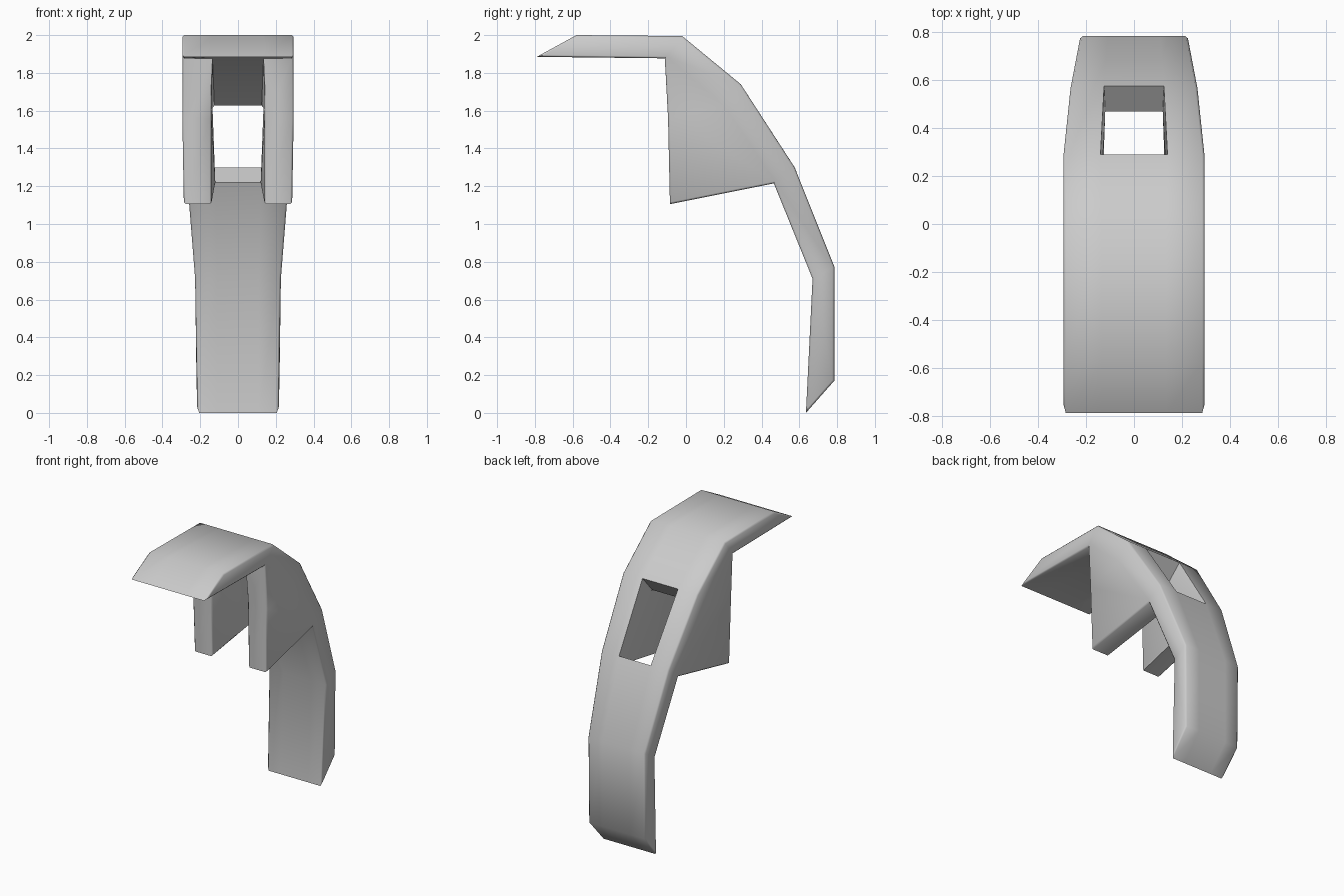
import bpy
import bmesh
import math
from collections import Counter

if "Cube" in bpy.data.objects:
    bpy.data.objects.remove(bpy.data.objects["Cube"])

# Side profile: (y, z, outer half width, slot half width)
P = [
    (-0.79, 1.885, 0.295, 0.135),   # 0 visor tip
    (-0.58, 2.00, 0.295, 0.135),
    (-0.02, 1.995, 0.295, 0.135),
    (0.29, 1.74, 0.295, 0.14),      # 3 hole top
    (0.575, 1.30, 0.265, 0.125),    # 4 hole bottom
    (0.785, 0.775, 0.225, 0.11),
    (0.785, 0.17, 0.22, 0.11),
    (0.635, 0.0, 0.215, 0.11),      # 7 lower tip
    (0.67, 0.71, 0.227, 0.11),
    (0.465, 1.215, 0.268, 0.12),    # 9 underside of the arc
    (0.20, 1.628, 0.293, 0.135),
    (-0.112, 1.877, 0.295, 0.135),
    (-0.095, 1.56, 0.295, 0.14),    # 12 ear front
    (-0.085, 1.105, 0.287, 0.14),
]
ARC = [(0, 1, 2, 11), (11, 2, 3, 10), (9, 4, 5, 8), (8, 5, 6, 7)]
SIDES = ARC + [(10, 3, 4, 9), (11, 10, 12), (12, 10, 9, 13)]

# Stack cells in three columns; the middle one leaves out the hole and ears
faces = []
for col, cells in enumerate((SIDES, ARC, SIDES)):
    for cell in cells:
        for c in (col, col + 1):
            faces.append(tuple((i, c) for i in cell))
        for a, b in zip(cell, cell[1:] + cell[:1]):
            faces.append(((a, col), (b, col), (b, col + 1), (a, col + 1)))

# Keep only the outer skin: faces shared by two cells are inside
count = Counter(frozenset(f) for f in faces)
skin = [f for f in faces if count[frozenset(f)] == 1]

bm = bmesh.new()
verts, column = {}, {}
for f in skin:
    for i, c in f:
        if (i, c) not in verts:
            y, z, outer, slot = P[i]
            v = bm.verts.new(((-outer, -slot, slot, outer)[c], y, z))
            verts[i, c], column[v] = v, c
    bm.faces.new([verts[k] for k in f])
bmesh.ops.recalc_face_normals(bm, faces=bm.faces)

# Fine chamfer on the lengthwise rims of the shell and slot
rims = [e for e in bm.edges
        if column[e.verts[0]] == column[e.verts[1]]
        and e.calc_face_angle(0) > math.radians(50)]
bmesh.ops.bevel(bm, geom=rims, offset=0.01, offset_type='OFFSET',
                segments=1, profile=0.5, affect='EDGES', clamp_overlap=True)
bmesh.ops.recalc_face_normals(bm, faces=bm.faces)

mesh = bpy.data.meshes.new("curved_guard")
bm.to_mesh(mesh)
bm.free()
guard = bpy.data.objects.new("curved_guard", mesh)
bpy.context.collection.objects.link(guard)
bpy.context.view_layer.objects.active = guard
guard.select_set(True)
bpy.ops.object.shade_smooth_by_angle(angle=math.radians(50))
